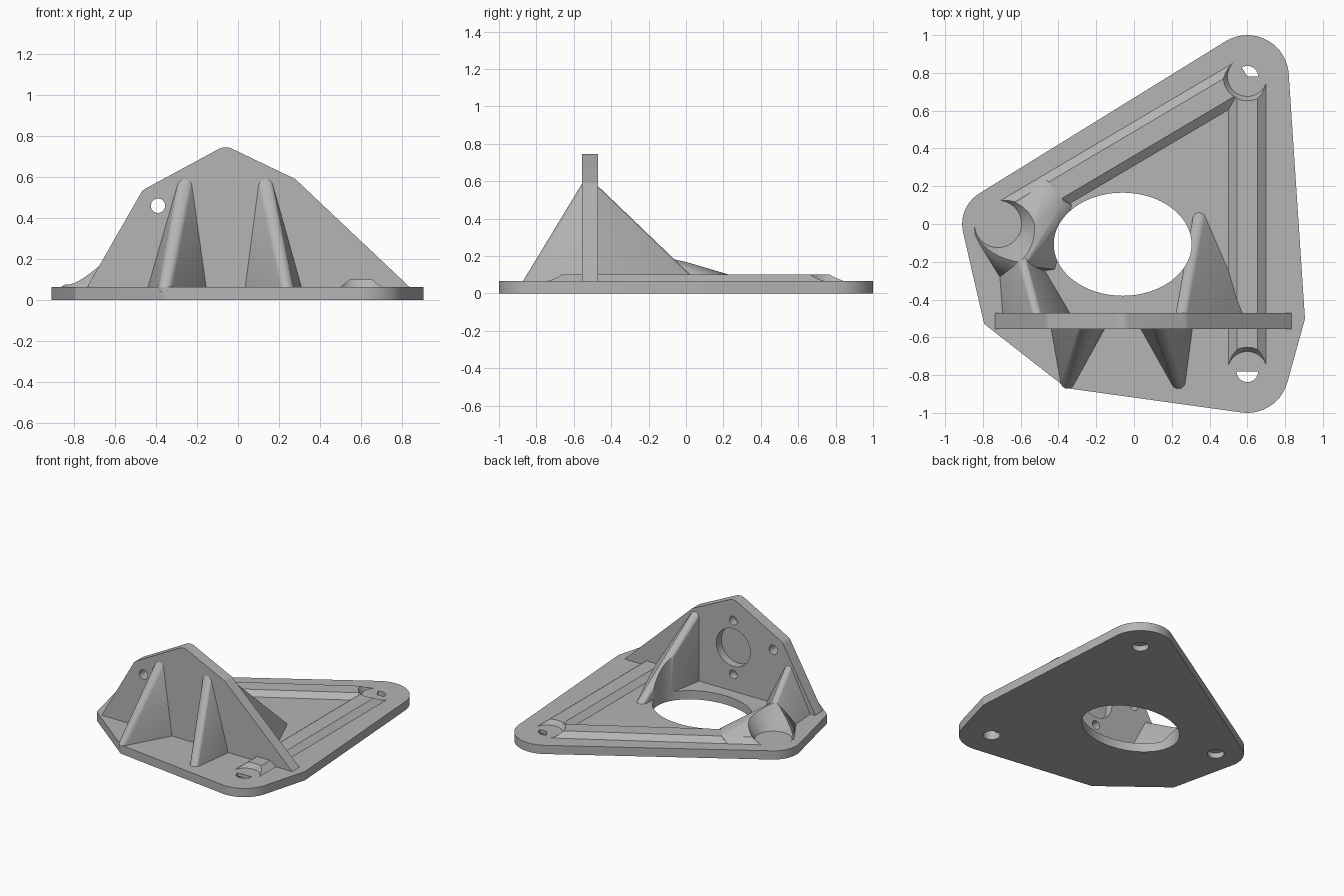
import bpy, bmesh, math
from mathutils import Vector

cube = bpy.data.objects.get("Cube")
if cube:
    bpy.data.objects.remove(cube, do_unlink=True)

grey = bpy.data.materials.new("light grey plastic")
grey.use_nodes = True
COLOUR = (0.46, 0.46, 0.46, 1)
grey.diffuse_color = COLOUR
grey.node_tree.nodes["Principled BSDF"].inputs["Base Color"].default_value = COLOUR

PLATE = 0.065          # plate top
SINK = 0.04            # parts start inside the plate
WALL_FRONT, WALL_BACK = -0.555, -0.47
HOLES = {"back": (0.6, 0.78), "front": (0.6, -0.78), "side": (-0.72, 0.0)}


def ring(x, y, z, r, n=32, upright=False, ry=None):
    """Points on a circle or ellipse, lying flat or standing in the xz plane."""
    pts = []
    for i in range(n):
        a = math.tau * i / n
        u, v = r * math.cos(a), (ry or r) * math.sin(a)
        pts.append((x + u, y, z + v) if upright else (x + u, y + v, z))
    return pts


def hull(name, pts):
    """Object made from the convex hull of some points."""
    bm = bmesh.new()
    for p in pts:
        bm.verts.new(p)
    res = bmesh.ops.convex_hull(bm, input=bm.verts)
    junk = {g for g in res["geom_interior"] + res["geom_unused"] if isinstance(g, bmesh.types.BMVert)}
    bmesh.ops.delete(bm, geom=list(junk), context="VERTS")
    bmesh.ops.dissolve_limit(bm, angle_limit=0.005, verts=bm.verts, edges=bm.edges)
    bmesh.ops.recalc_face_normals(bm, faces=bm.faces)
    mesh = bpy.data.meshes.new(name)
    bm.to_mesh(mesh)
    bm.free()
    mesh.materials.append(grey)
    obj = bpy.data.objects.new(name, mesh)
    bpy.context.collection.objects.link(obj)
    return obj


def cut(obj, *cutters):
    """Subtract cutters and bake the result."""
    for c in cutters:
        mod = obj.modifiers.new("cut", "BOOLEAN")
        mod.operation, mod.solver, mod.object = "DIFFERENCE", "EXACT", c
    dg = bpy.context.evaluated_depsgraph_get()
    baked = bpy.data.meshes.new_from_object(obj.evaluated_get(dg))
    obj.modifiers.clear()
    obj.data = baked


def shift(pts, dx=0, dy=0, dz=0):
    return [Vector(p) + Vector((dx, dy, dz)) for p in pts]


# Cutters: screw holes, flared screw-head pockets, the large oval opening
screws, pockets = [], {}
for key, (x, y) in HOLES.items():
    low = ring(x, y, -0.1, 0.057)
    screws.append(hull("screw_cutter", low + shift(low, dz=0.5)))
    r = 0.125 if key == "side" else 0.105
    pockets[key] = hull("pocket_cutter", ring(x, y, PLATE, r) + ring(x, y, 0.465, r + 0.26))
low = ring(-0.06, -0.107, -0.1, 0.365, 64, ry=0.273)
opening = hull("opening_cutter", low + shift(low, dz=1.1))

# Base plate with rounded corners
corners = [(0.6, 0.78, 0.22), (0.6, -0.78, 0.22), (-0.72, 0, 0.19),
           (0.885, -0.5, 0.02), (-0.35, -0.85, 0.02), (-0.78, -0.52, 0.015)]
outline = [p for x, y, r in corners for p in ring(x, y, 0, r, 48)]
base_plate = hull("base_plate", outline + shift(outline, dz=PLATE))
cut(base_plate, opening, *screws)

# Upright wall with a blind round recess and screw holes
crown = [(-0.06, 0.672, 0.073), (-0.425, 0.495, 0.055), (0.245, 0.54, 0.06)]
outline = [p for x, z, r in crown for p in ring(x, WALL_FRONT, z, r, 48, True)]
outline += [(-0.735, WALL_FRONT, PLATE), (0.835, WALL_FRONT, PLATE),
            (-0.735, WALL_FRONT, SINK), (0.835, WALL_FRONT, SINK)]
wall = hull("upright_wall", outline + shift(outline, dy=WALL_BACK - WALL_FRONT))
wall_cutters = []
for x, z, r, start in [(-0.39, 0.46, 0.035, -0.7), (-0.06, 0.39, 0.14, -0.53),
                       (-0.06, 0.59, 0.032, -0.53), (-0.06, 0.19, 0.032, -0.53)]:
    face = ring(x, start, z, r, 32, True)
    wall_cutters.append(hull("wall_cutter", face + shift(face, dy=0.4)))
cut(wall, *wall_cutters)

# Front ribs: round crest sloping to a toe, with flared sides
for name, top, toe, foot_a, foot_b in [("front_rib_right", -0.26, -0.352, -0.44, -0.15),
                                       ("front_rib_left", 0.135, 0.235, 0.03, 0.31)]:
    hull(name, ring(top, WALL_FRONT, 0.552, 0.036, 24, True)
         + ring(toe, -0.835, PLATE, 0.037, 24) + ring(toe, -0.835, SINK, 0.037, 24)
         + [(x, WALL_FRONT + 0.01, z) for x in (foot_a, foot_b) for z in (SINK, PLATE)])

# Tall rib behind the wall
back_rib = hull("back_rib", ring(0.255, WALL_BACK, 0.54, 0.033, 24, True)
                + ring(0.345, 0.025, PLATE, 0.035, 24) + ring(0.345, 0.025, SINK, 0.035, 24)
                + [(x, y, z) for x, y in [(0.22, -0.48), (0.6, -0.48), (0.54, -0.36)]
                   for z in (SINK, PLATE)])
cut(back_rib, opening)


# Low stiffening rails with sloped sides
def rail(name, start, end):
    a, b = Vector((*HOLES[start], 0)), Vector((*HOLES[end], 0))
    side = (b - a).normalized().cross(Vector((0, 0, 1)))
    pts = [p + side * s * w + Vector((0, 0, z)) for p in (a, b) for s in (-1, 1)
           for w, z in [(0.1, SINK), (0.1, PLATE), (0.055, 0.1)]]
    obj = hull(name, pts)
    cut(obj, pockets[start], pockets[end], opening)
    return obj


rail("straight_rail", "front", "back")
rail("diagonal_rail", "side", "back")

# Raised hump around the side screw, and the strut joining it to the wall
peak = ring(-0.59, -0.2, 0.22, 0.025, 16)
feet = [(-0.86, -0.04), (-0.71, -0.28), (-0.77, 0.086), (-0.51, 0.24), (-0.33, 0.1), (-0.42, -0.24)]
hump = hull("screw_hump", peak + [(x, y, z) for x, y in feet for z in (SINK, PLATE)]
            + [(-0.46, 0.23, 0.1), (-0.37, 0.12, 0.1)])
cut(hump, pockets["side"], opening)

feet = [(-0.695, -0.48), (-0.335, -0.48), (-0.71, -0.28), (-0.5, -0.2)]
strut = hull("side_strut", peak + ring(-0.515, WALL_BACK, 0.345, 0.03, 24, True)
             + [(x, y, z) for x, y in feet for z in (SINK, PLATE)])
cut(strut, pockets["side"], opening)

# Remove the cutters, then smooth the rounded faces
for obj in list(bpy.data.objects):
    if "_cutter" in obj.name:
        bpy.data.objects.remove(obj, do_unlink=True)
bpy.ops.object.select_all(action="DESELECT")
for obj in bpy.context.collection.objects:
    if obj.type == "MESH":
        obj.select_set(True)
        bpy.context.view_layer.objects.active = obj
bpy.ops.object.shade_smooth_by_angle(angle=math.radians(25))
